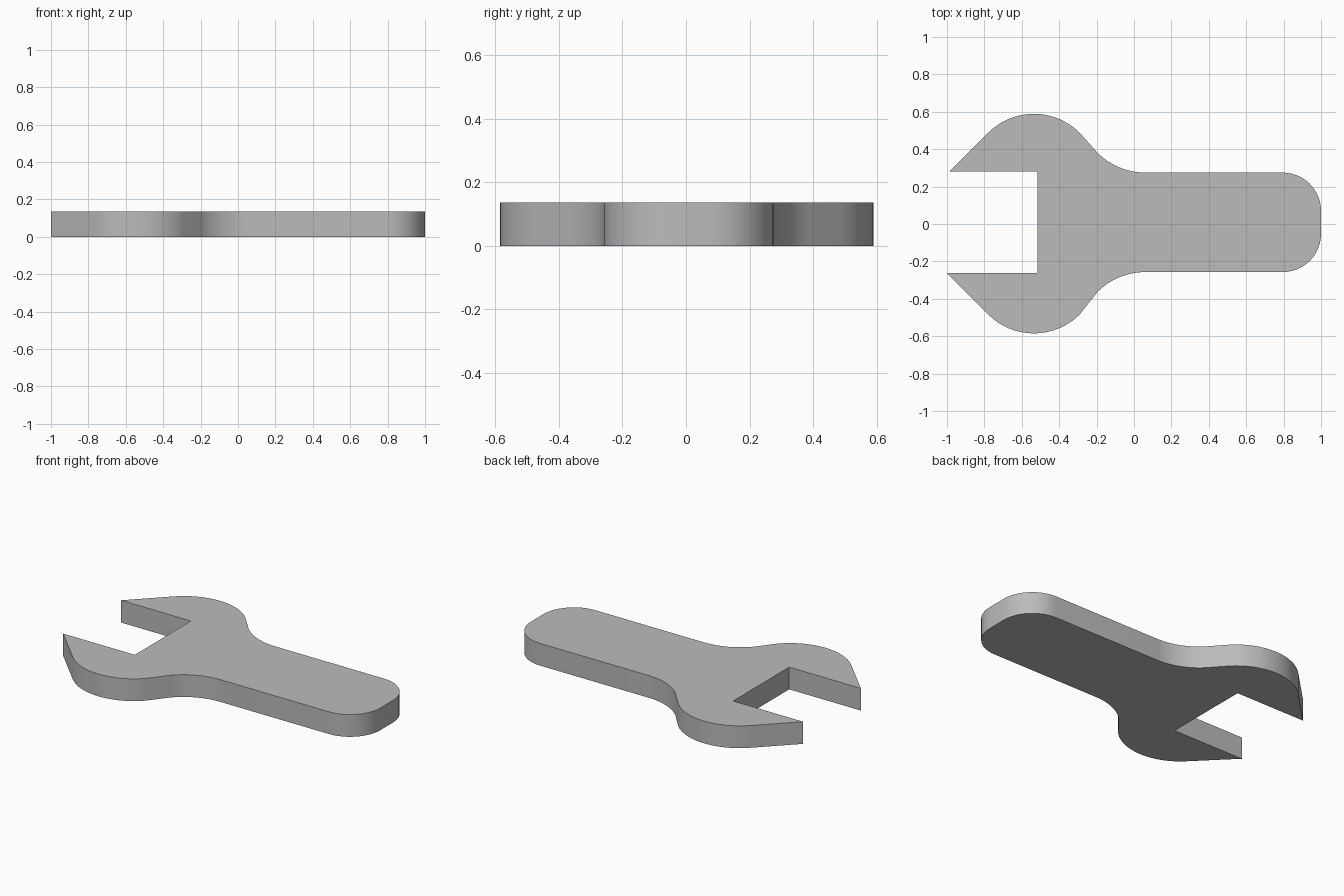
import bpy, bmesh, math
from mathutils import Vector

THICKNESS = 0.136

cube = bpy.data.objects.get("Cube")
if cube:
    bpy.data.objects.remove(cube, do_unlink=True)

steel = bpy.data.materials.new("steel grey")
steel.use_nodes = True
grey = (0.5, 0.5, 0.5, 1.0)
steel.diffuse_color = grey
steel.node_tree.nodes["Principled BSDF"].inputs["Base Color"].default_value = grey


def arc(cx, cy, radius, start, end, steps=12):
    """Points on a circle between two angles in degrees."""
    angles = [math.radians(start + (end - start) * i / steps) for i in range(steps + 1)]
    return [(cx + radius * math.cos(a), cy + radius * math.sin(a)) for a in angles]


def half_outline(tip_x, jaw_y, head_y, handle_y):
    """One side of the wrench from slot corner to handle end, as positive y."""
    points = [(-0.515, jaw_y), (tip_x, jaw_y)]
    points += arc(-0.535, head_y - 0.346, 0.346, 135, 45, 16)    # round head
    points += arc(0.06, handle_y + 0.36, 0.36, 225, 270)         # neck fillet
    points += arc(0.795, handle_y - 0.205, 0.205, 90, 0)         # handle end
    return points


upper = half_outline(-0.988, 0.28, 0.589, 0.275)
lower = [(x, -y) for x, y in half_outline(-1.0, 0.262, 0.585, 0.257)]
outline = upper + lower[::-1]

# Extrude the flat profile into the wrench body
bm = bmesh.new()
face = bm.faces.new([bm.verts.new((x, y, 0)) for x, y in outline])
extruded = bmesh.ops.extrude_face_region(bm, geom=[face], use_keep_orig=True)
top = [g for g in extruded["geom"] if isinstance(g, bmesh.types.BMVert)]
bmesh.ops.translate(bm, verts=top, vec=Vector((0, 0, THICKNESS)))
bmesh.ops.recalc_face_normals(bm, faces=bm.faces)
mesh = bpy.data.meshes.new("wrench_body")
bm.to_mesh(mesh)
bm.free()
mesh.materials.append(steel)

wrench = bpy.data.objects.new("wrench_body", mesh)
bpy.context.collection.objects.link(wrench)
bpy.ops.object.select_all(action="DESELECT")
wrench.select_set(True)
bpy.context.view_layer.objects.active = wrench
bpy.ops.object.shade_smooth_by_angle(angle=math.radians(30))
